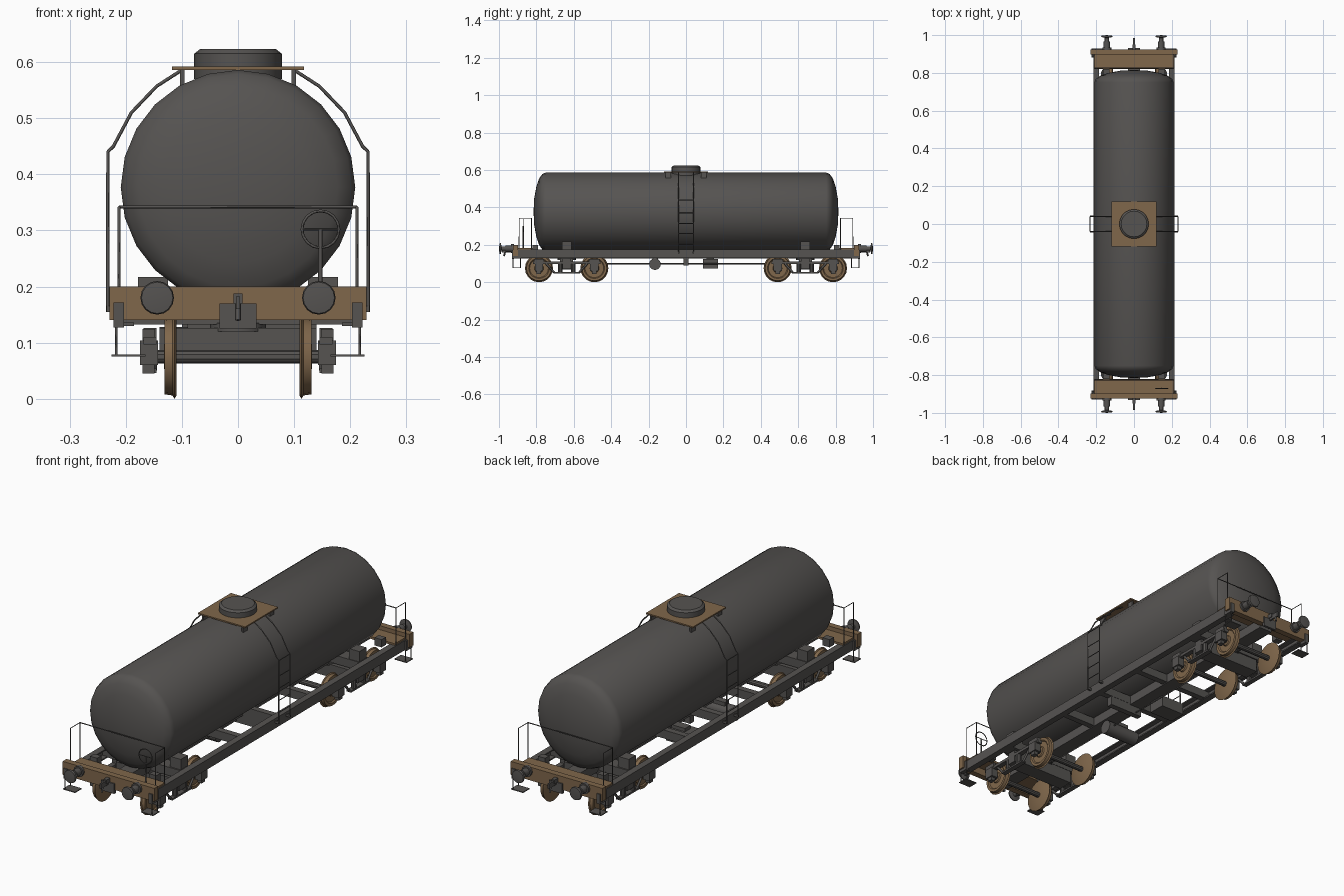
import bpy, bmesh, math
from mathutils import Vector, Matrix

if "Cube" in bpy.data.objects:
    bpy.data.objects.remove(bpy.data.objects["Cube"])


def material(name, rgb):
    m = bpy.data.materials.new(name)
    m.diffuse_color = (*rgb, 1)
    m.use_nodes = True
    m.node_tree.nodes["Principled BSDF"].inputs["Base Color"].default_value = m.diffuse_color
    return m


GREY = material("dark_grey", (0.092, 0.087, 0.083))
BROWN = material("rust_brown", (0.215, 0.135, 0.07))


def finish(name, bm, mat, smooth=False):
    bmesh.ops.recalc_face_normals(bm, faces=bm.faces)
    me = bpy.data.meshes.new(name)
    bm.to_mesh(me)
    bm.free()
    me.materials.append(mat)
    ob = bpy.data.objects.new(name, me)
    bpy.context.collection.objects.link(ob)
    if smooth:
        bpy.ops.object.select_all(action='DESELECT')
        ob.select_set(True)
        bpy.context.view_layer.objects.active = ob
        bpy.ops.object.shade_smooth_by_angle(angle=math.radians(35))
    return ob


def box(name, x, y, z, mat=GREY):
    """Box from (min, max) pairs on each axis."""
    bm = bmesh.new()
    size = [abs(a[1] - a[0]) for a in (x, y, z)]
    mid = Vector([(a[0] + a[1]) / 2 for a in (x, y, z)])
    bmesh.ops.create_cube(bm, size=1, matrix=Matrix.Translation(mid) @ Matrix.Diagonal((*size, 1)))
    return finish(name, bm, mat)


def lathe(name, profile, axis, origin, n=16, mat=GREY):
    """Spin (position along axis, radius) points around an axis."""
    bm = bmesh.new()
    k = "xyz".index(axis)
    direction, out = Vector(), Vector()
    direction[k] = 1
    out[1 if k == 2 else 2] = 1
    vs = [bm.verts.new(direction * a + out * r) for a, r in profile]
    es = [bm.edges.new(p) for p in zip(vs, vs[1:])]
    bmesh.ops.spin(bm, geom=vs + es, cent=(0, 0, 0), axis=direction, angle=math.tau, steps=n)
    bmesh.ops.remove_doubles(bm, verts=bm.verts, dist=1e-5)
    bmesh.ops.translate(bm, verts=bm.verts, vec=origin)
    return finish(name, bm, mat, True)


def cyl(name, a, b, r, axis, origin, n=16, mat=GREY):
    return lathe(name, [(a, 0), (a, r), (b, r), (b, 0)], axis, origin, n, mat)


def rod(name, pts, r=0.0025, closed=False, mat=GREY):
    """Thin bent bar along a path."""
    cu = bpy.data.curves.new(name, 'CURVE')
    cu.dimensions = '3D'
    cu.bevel_depth, cu.bevel_resolution = r, 0
    cu.use_fill_caps = True
    sp = cu.splines.new('POLY')
    sp.points.add(len(pts) - 1)
    for p, q in zip(sp.points, pts):
        p.co = (*q, 1)
    sp.use_cyclic_u = closed
    cu.materials.append(mat)
    ob = bpy.data.objects.new(name, cu)
    bpy.context.collection.objects.link(ob)
    return ob


def span(s, a, b):
    """Interval mirrored by sign s."""
    return sorted((s * a, s * b))


# Tank with domed ends
end = [(0.815, 0), (0.812, 0.07), (0.80, 0.135), (0.785, 0.178), (0.768, 0.202), (0.75, 0.209)]
lathe("tank", [(-a, r) for a, r in end] + end[::-1], 'y', (0, 0, 0.377), 24)

# Filler dome and top walkway
lathe("filler_dome", [(0.57, 0), (0.57, 0.078), (0.615, 0.078), (0.623, 0.068), (0.623, 0)], 'z', (0, 0, 0), 20)
box("top_walkway", (-0.118, 0.118), (-0.118, 0.118), (0.586, 0.592), BROWN)
for s in (-1, 1):
    for t in (-1, 1):
        box("walkway_support", span(s, 0.095, 0.103), span(t, 0.08, 0.11), (0.55, 0.587))

# Ladders over both sides
path = [(0.232, 0.155), (0.232, 0.44), (0.222, 0.45), (0.19, 0.51), (0.145, 0.557), (0.1, 0.586)]
for s in (-1, 1):
    for y in (-0.04, 0.04):
        rod("ladder_rail", [(s * x, y, z) for x, z in path], 0.003)
        box("ladder_bracket", span(s, 0.212, 0.234), (y - 0.004, y + 0.004), (0.155, 0.165))
    for z in (0.205, 0.26, 0.315, 0.37, 0.44):
        rod("ladder_rung", [(s * 0.232, -0.04, z), (s * 0.232, 0.04, z)])

# Underframe: channel side sills, centre sill, cross beams
for s in (-1, 1):
    box("side_sill_web", span(s, 0.208, 0.215), (-0.9, 0.9), (0.13, 0.174))
    for z in (0.13, 0.168):
        box("side_sill_flange", span(s, 0.185, 0.21), (-0.9, 0.9), (z, z + 0.006))
box("centre_sill", (-0.033, 0.033), (-0.9, 0.9), (0.128, 0.17))
for y in (-0.64, -0.25, 0, 0.25, 0.64):
    w = 0.03 if abs(y) > 0.5 else 0.014
    box("cross_beam", (-0.21, 0.21), (y - w, y + w), (0.132, 0.17))

# Brake gear below the frame
cyl("brake_cylinder", -0.14, 0.025, 0.031, 'x', (0, -0.166, 0.097))
box("brake_cylinder_hanger", (-0.09, -0.03), (-0.18, -0.15), (0.1, 0.14))
box("valve_box", (-0.14, -0.02), (0.09, 0.17), (0.073, 0.125))
box("valve_box_hanger", (-0.1, -0.03), (0.11, 0.15), (0.12, 0.14))
box("brake_lever", (-0.03, 0.14), (-0.013, 0.013), (0.09, 0.135))
rod("brake_rod", [(0, -0.55, 0.1), (0, 0.55, 0.1)], 0.004)

for t in (-1, 1):
    # End beam and deck
    box("end_beam", (-0.229, 0.229), span(t, 0.897, 0.925), (0.14, 0.2), BROWN)
    box("end_deck", (-0.21, 0.21), span(t, 0.82, 0.9), (0.172, 0.182), BROWN)
    # Coupling hook
    box("coupler_plate", (-0.033, 0.033), span(t, 0.92, 0.931), (0.125, 0.17))
    box("coupler_block", (-0.008, 0.008), span(t, 0.92, 0.95), (0.17, 0.188))
    box("coupler_hook", (-0.004, 0.004), span(t, 0.93, 0.985), (0.16, 0.182))
    rod("coupler_link", [(0, t * 0.965, 0.17), (0, t * 0.973, 0.14)], 0.005)
    # End railing
    for s in (-1, 1):
        rod("rail_side", [(s * 0.212, t * y, z) for y, z in
                          ((0.892, 0.18), (0.892, 0.342), (0.826, 0.342), (0.826, 0.17))])
    rod("rail_cross", [(-0.212, t * 0.826, 0.342), (0.212, t * 0.826, 0.342)])
    for s in (-1, 1):
        # Buffer
        cyl("buffer_base", 0.92, 0.935, 0.024, 'y', (s * 0.144, 0, 0.18), 12).scale.y = t
        lathe("buffer", [(0.93, 0.017), (0.965, 0.017), (0.965, 0.011), (0.986, 0.011),
                         (0.99, 0.03), (0.997, 0.028), (1.0, 0)], 'y', (s * 0.144, 0, 0.18)).scale.y = t
        # Corner step
        box("step_bracket", span(s, 0.203, 0.222), span(t, 0.885, 0.93), (0.127, 0.172))
        for y in (0.885, 0.925):
            rod("step_hanger", [(s * 0.217, t * y, 0.13), (s * 0.217, t * y, 0.077)])
        box("step_plate", span(s, 0.165, 0.225), span(t, 0.882, 0.928), (0.075, 0.079))
        # Tank saddle
        box("tank_saddle", span(s, 0.125, 0.178), span(t, 0.613, 0.663), (0.165, 0.217))
        box("tank_stop", span(s, 0.13, 0.165), span(t, 0.79, 0.82), (0.165, 0.2))

# Hand brake on the front end
ring = [(0.147 + 0.033 * math.cos(i * math.tau / 16), -0.87, 0.302 + 0.033 * math.sin(i * math.tau / 16))
        for i in range(16)]
rod("brake_wheel", ring, 0.0025, True)
rod("brake_wheel_spoke", [(0.114, -0.87, 0.302), (0.18, -0.87, 0.302)], 0.002)
rod("brake_shaft", [(0.147, -0.87, 0.302), (0.147, -0.87, 0.17)], 0.004)

# Bogies
for t in (-1, 1):
    c = t * 0.638
    box("bogie_bolster", (-0.14, 0.14), (c - 0.035, c + 0.035), (0.068, 0.126))
    cyl("bogie_pivot", 0.12, 0.135, 0.05, 'z', (0, c, 0))
    for s in (-1, 1):
        side = span(s, 0.145, 0.168)
        box("bogie_top_bar", side, (c - 0.18, c + 0.18), (0.097, 0.11))
        box("bogie_lower_bar", side, (c - 0.07, c + 0.07), (0.046, 0.054))
        box("bogie_center_block", side, (c - 0.022, c + 0.022), (0.07, 0.126))
        for d in (-1, 1):
            rod("bogie_diagonal", [(s * 0.156, c + d * 0.065, 0.05), (s * 0.156, c + d * 0.11, 0.1)], 0.006)
            cyl("bogie_spring", 0.05, 0.1, 0.012, 'z', (s * 0.156, c + d * 0.035, 0), 10)
    for d in (-1, 1):
        y = c + d * 0.148
        cyl("axle", -0.15, 0.15, 0.012, 'x', (0, y, 0.075), 10)
        for s in (-1, 1):
            # Wheel with flange on the inner side
            lathe("wheel", [(0.11, 0), (0.11, 0.07), (0.113, 0.075), (0.117, 0.069), (0.131, 0.067),
                            (0.131, 0.055), (0.126, 0.05), (0.126, 0.025), (0.132, 0.022), (0.132, 0)],
                  'x', (0, y, 0.075), 20, BROWN).scale.x = s
            box("axle_box", span(s, 0.143, 0.175), (y - 0.022, y + 0.022), (0.06, 0.104))
            box("axle_box_top", span(s, 0.148, 0.17), (y - 0.028, y + 0.028), (0.104, 0.124))
            box("axle_box_foot", span(s, 0.149, 0.17), (y - 0.012, y + 0.012), (0.045, 0.06))
